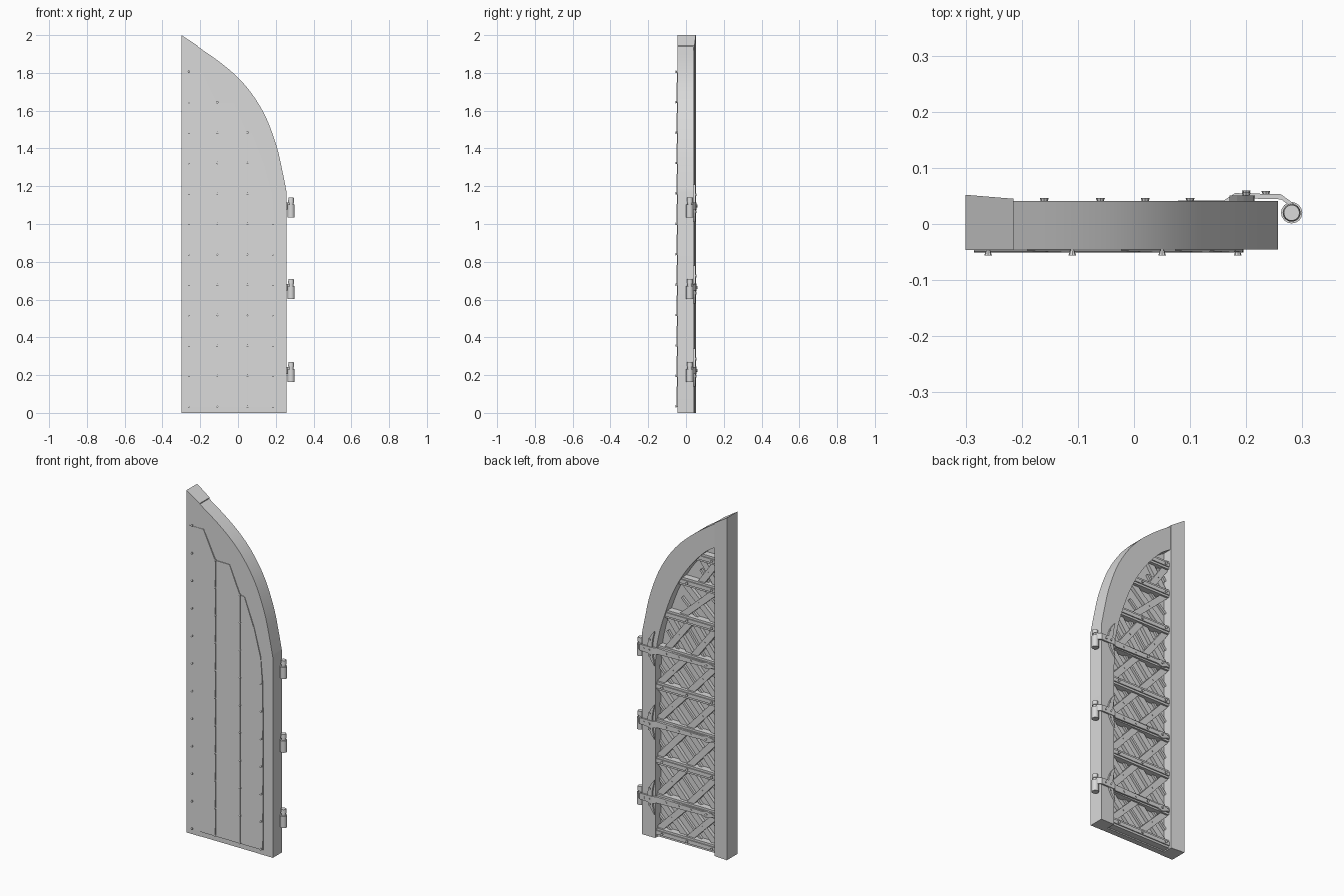
import bpy, bmesh, math
from mathutils import Matrix, Vector

if "Cube" in bpy.data.objects:
    bpy.data.objects.remove(bpy.data.objects["Cube"])

GREY = (0.7, 0.7, 0.7, 1)
mat = bpy.data.materials.new("plain grey")
mat.use_nodes = True
mat.diffuse_color = GREY
mat.node_tree.nodes["Principled BSDF"].inputs["Base Color"].default_value = GREY


def finish(name, bm, smooth=False):
    bmesh.ops.recalc_face_normals(bm, faces=bm.faces)
    me = bpy.data.meshes.new(name)
    bm.to_mesh(me)
    bm.free()
    me.materials.append(mat)
    ob = bpy.data.objects.new(name, me)
    bpy.context.collection.objects.link(ob)
    if smooth:
        bpy.ops.object.select_all(action='DESELECT')
        ob.select_set(True)
        bpy.context.view_layer.objects.active = ob
        bpy.ops.object.shade_smooth_by_angle(angle=math.radians(35))
    return ob


def add_prism(bm, pts, y0, y1):
    """Extrude an x-z outline from y0 to y1 and return its vertices."""
    a = [bm.verts.new((x, y0, z)) for x, z in pts]
    b = [bm.verts.new((x, y1, z)) for x, z in pts]
    bm.faces.new(a)
    bm.faces.new(b[::-1])
    for i in range(len(pts)):
        j = (i + 1) % len(pts)
        bm.faces.new((a[i], b[i], b[j], a[j]))
    return a + b


def add_bar(bm, p, q, width, y0, y1):
    """Straight bar between two x-z points."""
    p, q = Vector(p), Vector(q)
    d = (q - p).normalized() * width / 2
    n = Vector((-d.y, d.x))
    return add_prism(bm, [p + n, p - n, q - n, q + n], y0, y1)


def add_cylinder(bm, centre, r1, r2, depth, axis, sides=16):
    rot = Matrix.Rotation(math.pi / 2, 4, 'X') if axis == 'y' else Matrix()
    bmesh.ops.create_cone(bm, cap_ends=True, segments=sides, radius1=r1, radius2=r2,
                          depth=depth, matrix=Matrix.Translation(centre) @ rot)


def spline(pts, steps=4):
    """Round a short list of points into a smooth path."""
    v = [Vector(p) for p in pts]
    out = []
    for i in range(len(v) - 1):
        p0, p1, p2, p3 = v[max(i - 1, 0)], v[i], v[i + 1], v[min(i + 2, len(v) - 1)]
        for k in range(steps):
            t = k / steps
            out.append(0.5 * (2 * p1 + (p2 - p0) * t + (2 * p0 - 5 * p1 + 4 * p2 - p3) * t * t
                              + (3 * p1 - p0 - 3 * p2 + p3) * t ** 3))
    return out + [v[-1]]


SEAM = -0.215
outer = spline([(SEAM, 1.94), (-0.1, 1.86), (0, 1.775), (0.08, 1.68), (0.15, 1.56),
                (0.205, 1.41), (0.235, 1.28), (0.257, 1.17)]) + [Vector((0.257, 0))]
inner = spline([(SEAM, 1.80), (-0.15, 1.755), (-0.07, 1.67), (0, 1.57), (0.06, 1.455),
                (0.11, 1.32), (0.145, 1.2), (0.165, 1.08), (0.17, 0.9)]) + [Vector((0.17, 0))]


def inner_x(z):
    """Opening's curved edge at height z."""
    for p, q in zip(inner, inner[1:]):
        if q.y <= z <= p.y:
            return p.x + (q.x - p.x) * (p.y - z) / (p.y - q.y)
    return SEAM


# Arched frame
bm = bmesh.new()
add_prism(bm, outer + inner[::-1], -0.045, 0.041)
finish("arched_frame", bm, True)

# Straight meeting stile, a little thicker at its outer edge
bm = bmesh.new()
for v in add_prism(bm, [(-0.30, 0), (SEAM, 0), (SEAM, 1.945), (-0.30, 2.0)], -0.046, 0.045):
    if v.co.y > 0 and v.co.x < -0.25:
        v.co.y = 0.052
finish("meeting_stile", bm)

# Board filling the opening
bm = bmesh.new()
add_prism(bm, inner + [Vector((SEAM, 0))], -0.044, -0.012)
finish("backing_board", bm)

# Lapped cover plates and their rivets on the front
plates, rivets = bmesh.new(), bmesh.new()
columns = [(-0.285, -0.112), (-0.108, 0.048), (0.052, 0.195)]
STEP = 0.161
for row in range(11):
    z0, z1 = 0.03 + row * STEP, 0.03 + (row + 1) * STEP
    for x0, x1 in columns:
        lo, hi = min(x1, inner_x(z0) + 0.025), min(x1, inner_x(z1) + 0.025)
        if hi - x0 < 0.02:
            continue
        for v in add_prism(plates, [(x0, z0), (lo, z0), (hi, z1), (x0, z1)], -0.048, -0.042):
            if v.co.y < -0.045 and v.co.z < z0 + 0.01:
                v.co.y = -0.051
for row in range(12):
    z = 0.035 + row * STEP
    for x in (-0.26, -0.11, 0.05, 0.185):
        if x < inner_x(z) + 0.03:
            add_cylinder(rivets, (x, -0.052, z), 0.004, 0.007, 0.009, 'y', 8)
finish("front_plates", plates)
finish("front_rivets", rivets, True)

# Cross rails and crossed braces on the back
rails, braces, studs = bmesh.new(), bmesh.new(), bmesh.new()
levels = [0.03, 0.23, 0.45, 0.67, 0.885, 1.10, 1.32, 1.54, 1.71]
for z in levels:
    right = inner_x(z) + 0.02
    add_bar(rails, (SEAM - 0.01, z), (right, z), 0.046, -0.02, 0.026)
    add_bar(rails, (SEAM - 0.01, z), (right, z), 0.022, 0.02, 0.032)
    for x in (-0.19, -0.03, 0.13):
        if x < right - 0.04:
            add_cylinder(studs, (x, 0.034, z), 0.008, 0.005, 0.01, 'y', 8)
for z0, z1 in zip(levels, levels[1:]):
    right = inner_x(z1) + 0.01
    count = max(1, round((right - SEAM) / 0.19))
    w = (right - SEAM) / count
    for i in range(count):
        a, b = SEAM + i * w, SEAM + (i + 1) * w
        add_bar(braces, (a, z0), (b, z1), 0.036, -0.014, 0.008)
        add_bar(braces, (a, z1), (b, z0), 0.036, -0.014, 0.015)
        # Small filler slats beside the crossing
        m, h = (a + b) / 2, (z1 - z0) / 2
        add_bar(braces, (a, z0 + h), (m, z1), 0.014, -0.014, 0.002)
        add_bar(braces, (m, z0), (b, z0 + h), 0.014, -0.014, 0.002)
        add_cylinder(studs, (m, 0.016, z0 + h), 0.008, 0.005, 0.006, 'y', 8)
finish("cross_rails", rails)
finish("crossed_braces", braces)
finish("back_studs", studs, True)

# Three strap hinges
for n, z in enumerate((0.225, 0.665, 1.095), 1):
    bm = bmesh.new()
    add_cylinder(bm, (0.281, 0.02, z - 0.027), 0.019, 0.019, 0.068, 'z')
    add_cylinder(bm, (0.281, 0.02, z + 0.012), 0.012, 0.012, 0.02, 'z')
    add_cylinder(bm, (0.281, 0.02, z + 0.032), 0.016, 0.014, 0.024, 'z')
    finish(f"hinge_knuckle_{n}", bm, True)

    # Bent strap tapering along the rail to a point: x, back y, half height
    bm = bmesh.new()
    path = [(0.285, 0.036, 0.018), (0.262, 0.053, 0.018), (0.18, 0.055, 0.02),
            (0.16, 0.042, 0.018), (-0.13, 0.04, 0.011), (-0.16, 0.04, 0.02), (-0.21, 0.038, 0.003)]
    rings = [[bm.verts.new((x, y - dy, z + s * h)) for s, dy in ((-1, 0), (1, 0), (1, 0.009), (-1, 0.009))]
             for x, y, h in path]
    bm.faces.new(rings[0])
    bm.faces.new(rings[-1][::-1])
    for p, q in zip(rings, rings[1:]):
        for i in range(4):
            j = (i + 1) % 4
            bm.faces.new((p[i], p[j], q[j], q[i]))
    finish(f"hinge_strap_{n}", bm)

    # Crescent crossbar over the frame
    bm = bmesh.new()
    arc = [i / 6 for i in range(-6, 7)]
    left = [(0.215 - 0.045 * t * t, z + 0.015 + 0.1 * t) for t in arc]
    inside = [(0.185 - 0.018 * t * t, z + 0.015 + 0.1 * t) for t in arc[-2:0:-1]]
    add_prism(bm, left + inside, 0.036, 0.051)
    finish(f"hinge_crescent_{n}", bm)

    bm = bmesh.new()
    for x, y, dz in ((0.235, 0.055, 0), (0.2, 0.056, 0), (0.2, 0.052, 0.06), (0.2, 0.052, -0.03),
                     (0.1, 0.042, 0), (0.02, 0.042, 0), (-0.06, 0.042, 0), (-0.16, 0.042, 0)):
        add_cylinder(bm, (x, y, z + dz), 0.008, 0.005, 0.008, 'y', 8)
    finish(f"hinge_rivets_{n}", bm, True)
